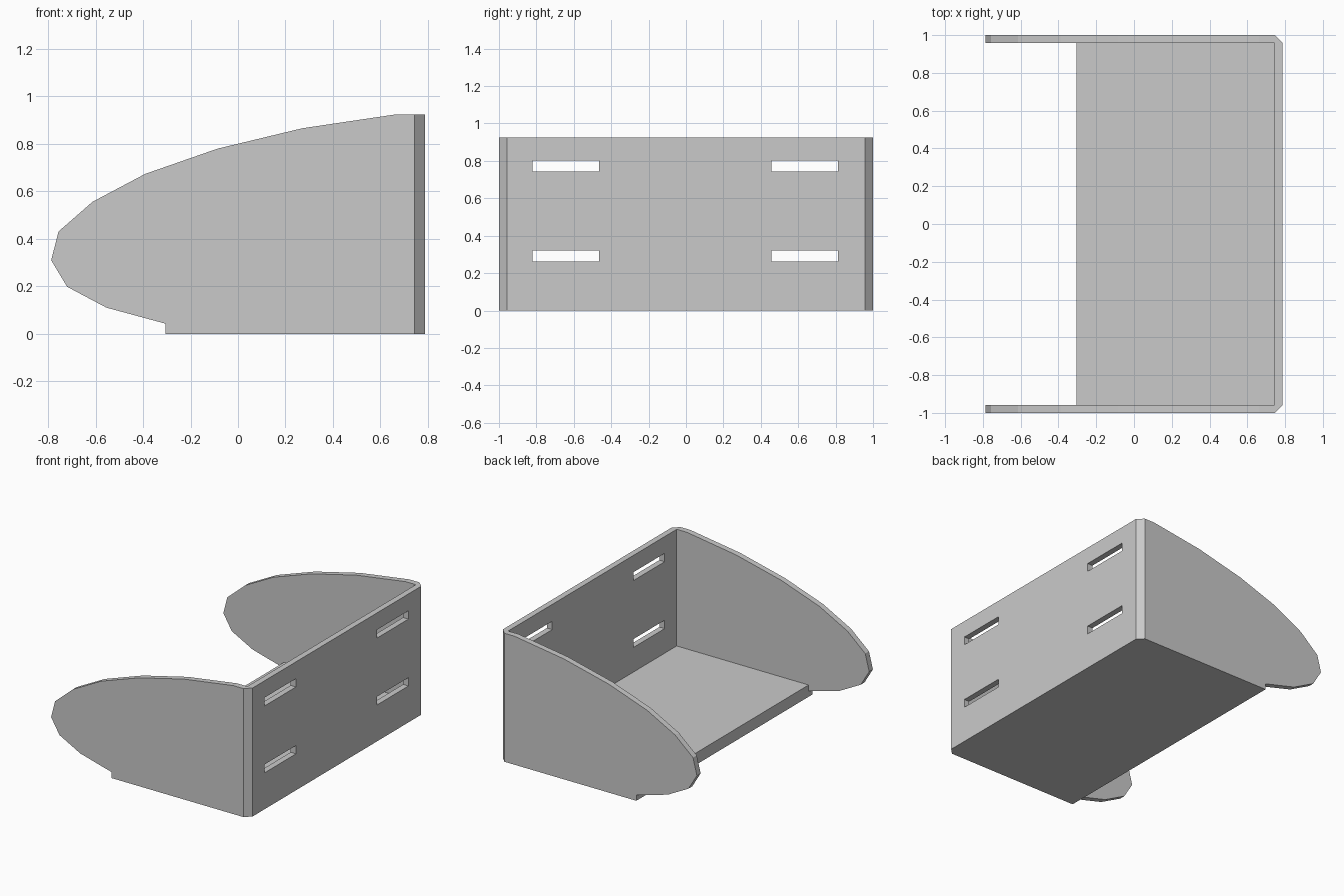
import bpy
import bmesh
from mathutils import Matrix

cube = bpy.data.objects.get("Cube")
if cube:
    bpy.data.objects.remove(cube, do_unlink=True)

BACK, HEIGHT, WALL = 0.787, 0.924, 0.0425
INNER_X, INNER_Y = BACK - WALL, 1 - WALL
FLOOR_TOP, FLOOR_FRONT = 2 * WALL, -0.305

grey = bpy.data.materials.new("plain grey")
grey.use_nodes = True
colour = (0.59, 0.59, 0.59, 1)
grey.diffuse_color = colour
grey.node_tree.nodes["Principled BSDF"].inputs["Base Color"].default_value = colour


def make_object(name, bm):
    mesh = bpy.data.meshes.new(name)
    bmesh.ops.recalc_face_normals(bm, faces=bm.faces)
    bm.to_mesh(mesh)
    bm.free()
    mesh.materials.append(grey)
    obj = bpy.data.objects.new(name, mesh)
    bpy.context.collection.objects.link(obj)
    return obj


def cut_box(obj, name, low, high):
    size = [b - a for a, b in zip(low, high)]
    centre = [(a + b) / 2 for a, b in zip(low, high)]
    bm = bmesh.new()
    bmesh.ops.create_cube(
        bm, size=1, matrix=Matrix.Translation(centre) @ Matrix.Diagonal((*size, 1)))
    cutter = make_object(name, bm)
    cutter.hide_render = True
    mod = obj.modifiers.new(name, "BOOLEAN")
    mod.operation, mod.solver, mod.object = "DIFFERENCE", "EXACT", cutter
    bpy.context.view_layer.objects.active = obj
    bpy.ops.object.modifier_apply(modifier=mod.name)
    bpy.data.objects.remove(cutter, do_unlink=True)


# Side outline: flat base, small step, faceted curved nose, straight back
outline = [(BACK, 0), (FLOOR_FRONT, 0), (FLOOR_FRONT, WALL), (-0.554, 0.11),
           (-0.72, 0.198), (-0.787, 0.31), (-0.756, 0.431), (-0.613, 0.556),
           (-0.39, 0.674), (-0.086, 0.78), (0.272, 0.866), (0.663, HEIGHT),
           (BACK, HEIGHT)]

# Solid body across the full width
bm = bmesh.new()
face = bm.faces.new([bm.verts.new((x, -1, z)) for x, z in outline])
side = bmesh.ops.extrude_face_region(bm, geom=[face])["geom"]
bmesh.ops.translate(bm, vec=(0, 2, 0),
                    verts=[v for v in side if isinstance(v, bmesh.types.BMVert)])

# Chamfered upright corners at the back wall
corners = [e for e in bm.edges
           if all(v.co.x > BACK - 0.001 for v in e.verts)
           and abs(e.verts[0].co.y - e.verts[1].co.y) < 0.001]
bmesh.ops.bevel(bm, geom=corners, offset=WALL, segments=1, affect="EDGES")
bracket = make_object("bracket", bm)

# Open space between the side walls: above the floor, then in front of it
cut_box(bracket, "cavity_cutter",
        (-1.5, -INNER_Y, FLOOR_TOP), (INNER_X, INNER_Y, 1.5))
cut_box(bracket, "front_cutter",
        (-1.5, -INNER_Y, -0.5), (FLOOR_FRONT, INNER_Y, 1.5))

# Four mounting slots in the back wall
for y in (-0.643, 0.635):
    for z in (0.292, 0.773):
        cut_box(bracket, "slot_cutter",
                (INNER_X - 0.1, y - 0.178, z - 0.03),
                (BACK + 0.1, y + 0.178, z + 0.03))
